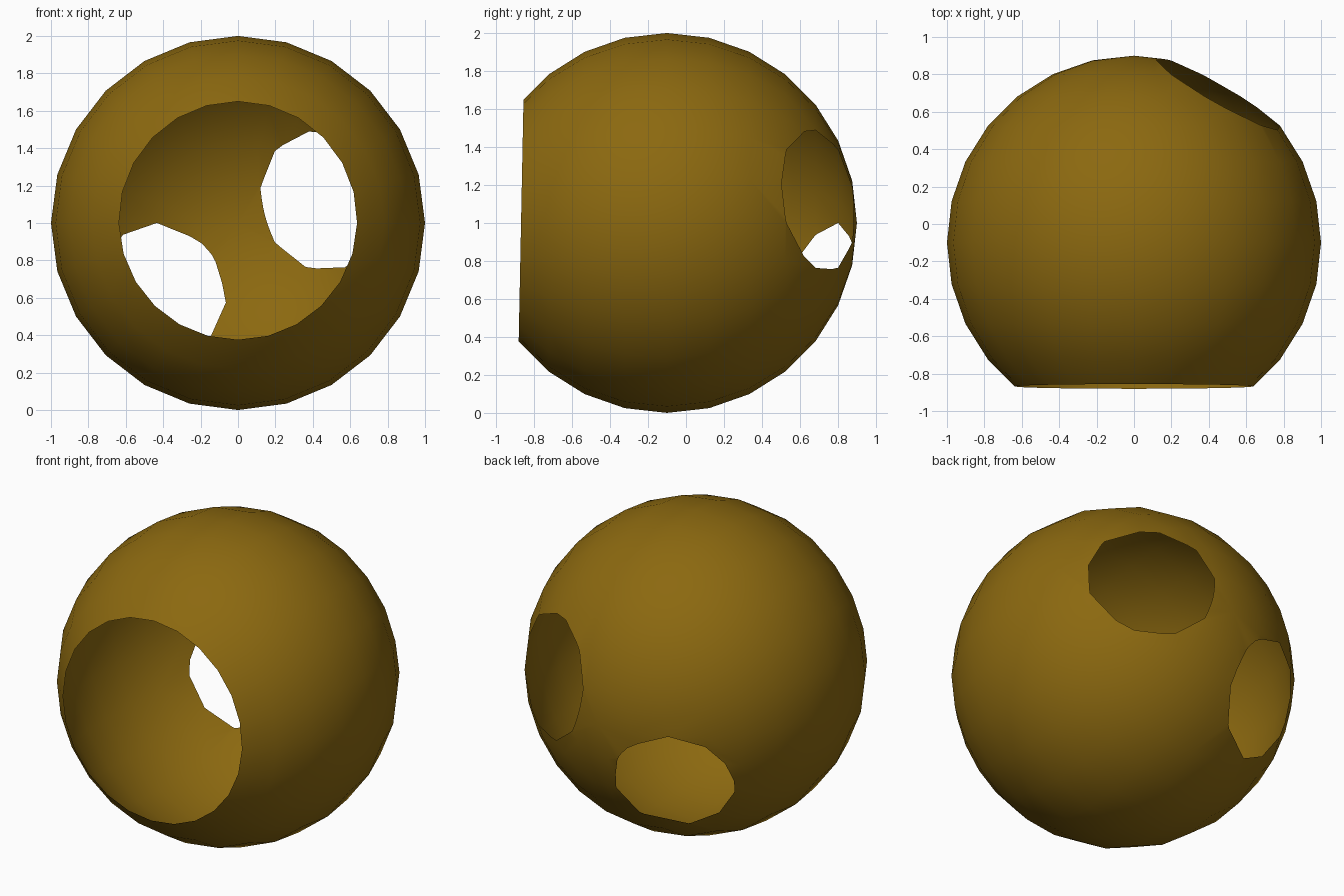
import bpy, bmesh, math
from mathutils import Vector, Matrix

cube = bpy.data.objects.get("Cube")
if cube:
    bpy.data.objects.remove(cube, do_unlink=True)

CENTER = Vector((0, -0.1, 1))

# Each opening: direction from the sphere centre, radius of its rim
OPENINGS = [
    ((0, -1, 0.02), 0.64),          # large front mouth
    ((0.49, 0.86, 0.13), 0.385),    # back hole, left
    ((-0.42, 0.83, -0.365), 0.365), # back hole, right and lower
]

# Ochre material
ochre = bpy.data.materials.new("ochre")
ochre.use_nodes = True
colour = (0.26, 0.14, 0.005, 1)
ochre.diffuse_color = colour
bsdf = ochre.node_tree.nodes["Principled BSDF"]
bsdf.inputs["Base Color"].default_value = colour
bsdf.inputs["Roughness"].default_value = 0.8

# Hollow sphere, poles along the front-back axis
bm = bmesh.new()
bmesh.ops.create_uvsphere(bm, u_segments=24, v_segments=14, radius=1,
                          matrix=Matrix.Rotation(math.pi / 2, 4, 'X'))

# Slice off a cap for each opening
for direction, radius in OPENINGS:
    normal = Vector(direction).normalized()
    plane = normal * math.sqrt(1 - radius ** 2)
    bmesh.ops.bisect_plane(bm, geom=bm.verts[:] + bm.edges[:] + bm.faces[:],
                           dist=1e-5, plane_co=plane, plane_no=normal,
                           clear_outer=True)
bmesh.ops.remove_doubles(bm, verts=bm.verts[:], dist=0.004)

mesh = bpy.data.meshes.new("hollow_sphere_shell")
for face in bm.faces:
    face.smooth = True
bm.to_mesh(mesh)
bm.free()
mesh.materials.append(ochre)

shell = bpy.data.objects.new("hollow_sphere_shell", mesh)
shell.location = CENTER
bpy.context.collection.objects.link(shell)
